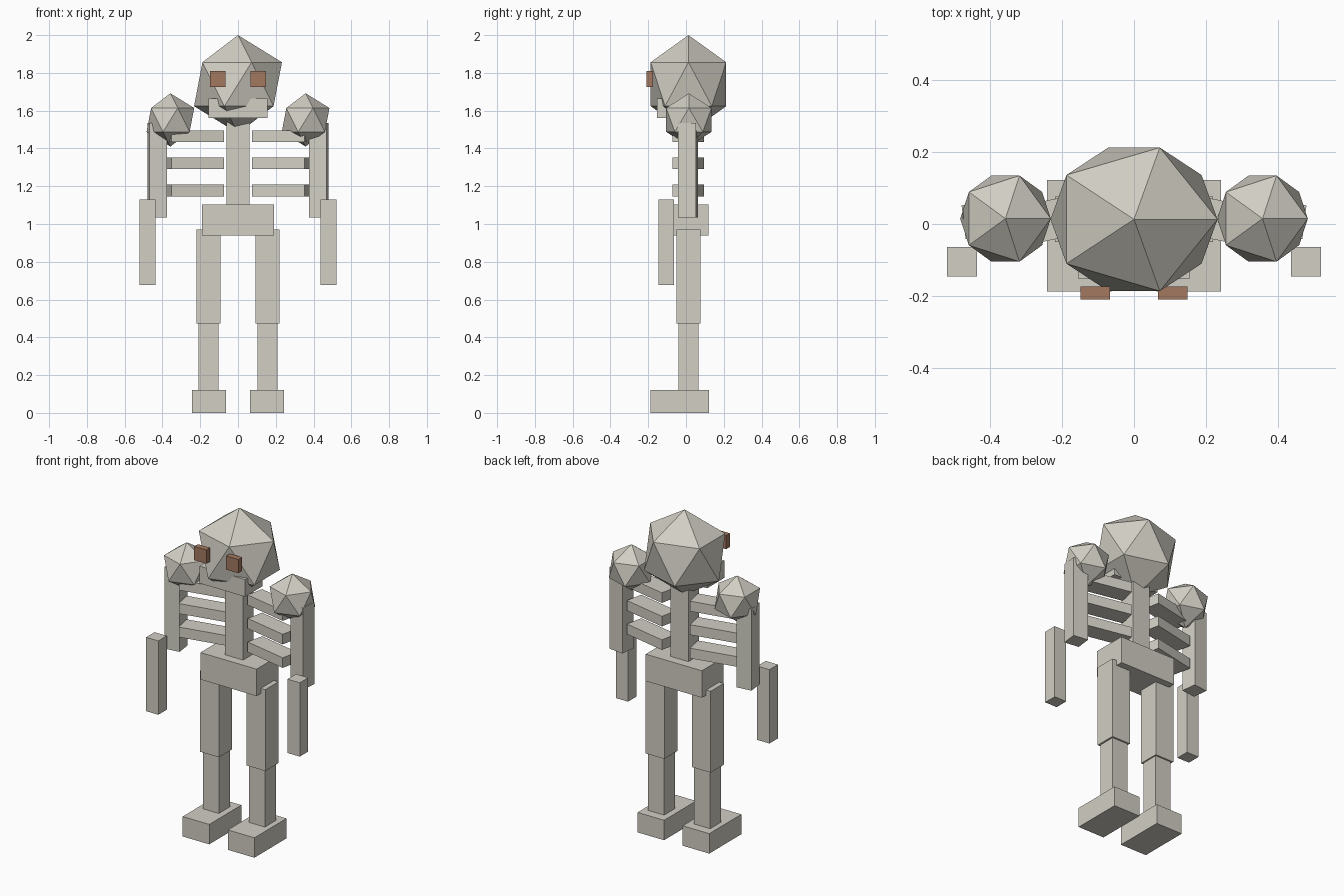
import bpy
from math import radians

default = bpy.data.objects.get("Cube")
if default:
    bpy.data.objects.remove(default, do_unlink=True)


def make_material(name, rgb):
    mat = bpy.data.materials.new(name)
    mat.use_nodes = True
    colour = (*rgb, 1)
    mat.diffuse_color = colour
    mat.node_tree.nodes["Principled BSDF"].inputs["Base Color"].default_value = colour
    return mat


bone = make_material("bone", (0.64, 0.62, 0.55))
brown = make_material("brown", (0.36, 0.19, 0.115))


def finish(name, mat):
    ob = bpy.context.object
    ob.name = ob.data.name = name
    ob.data.materials.append(mat)
    return ob


def box(name, centre, size, mat=bone, yaw=0):
    """Box with its middle, full size and a turn about z in degrees."""
    bpy.ops.mesh.primitive_cube_add(size=1, location=centre, rotation=(0, 0, radians(yaw)))
    ob = finish(name, mat)
    ob.scale = size
    return ob


def ball(name, centre, radii):
    """Twenty-sided flat-shaded ball."""
    bpy.ops.mesh.primitive_ico_sphere_add(subdivisions=1, radius=1, location=centre)
    ob = finish(name, bone)
    ob.scale = radii
    return ob


MID = 0.013  # depth of the body's middle plane

# Head, jaw and trunk
ball("head", (0, MID, 1.74), (0.26, 0.235, 0.26))
box("jaw", (0, -0.068, 1.613), (0.31, 0.17, 0.105))
box("spine", (0, MID, 1.31), (0.122, 0.1, 0.48))
box("pelvis", (0, MID, 1.021), (0.38, 0.21, 0.165))

# Paired parts
for side, s in (("left", 1), ("right", -1)):
    box(f"{side}_eye", (s * 0.108, -0.192, 1.767), (0.083, 0.036, 0.084), brown)
    ball(f"{side}_shoulder", (s * 0.358, 0.015, 1.551), (0.141, 0.141, 0.141))

    # Ribs sweep forward at their outer ends
    for i in range(3):
        box(f"{side}_rib_{i + 1}", (s * 0.224, MID, 1.465 - i * 0.144),
            (0.285, 0.11, 0.062), yaw=-s * 12)

    # Arm
    box(f"{side}_upper_arm", (s * 0.428, 0.011, 1.284), (0.094, 0.094, 0.5), yaw=-s * 7)
    box(f"{side}_forearm", (s * 0.479, -0.105, 0.903), (0.083, 0.082, 0.452))

    # Leg
    box(f"{side}_thigh", (s * 0.157, MID, 0.721), (0.127, 0.127, 0.498))
    box(f"{side}_shin", (s * 0.156, MID, 0.3), (0.108, 0.106, 0.4))
    box(f"{side}_foot", (s * 0.153, -0.033, 0.061), (0.18, 0.31, 0.122))
